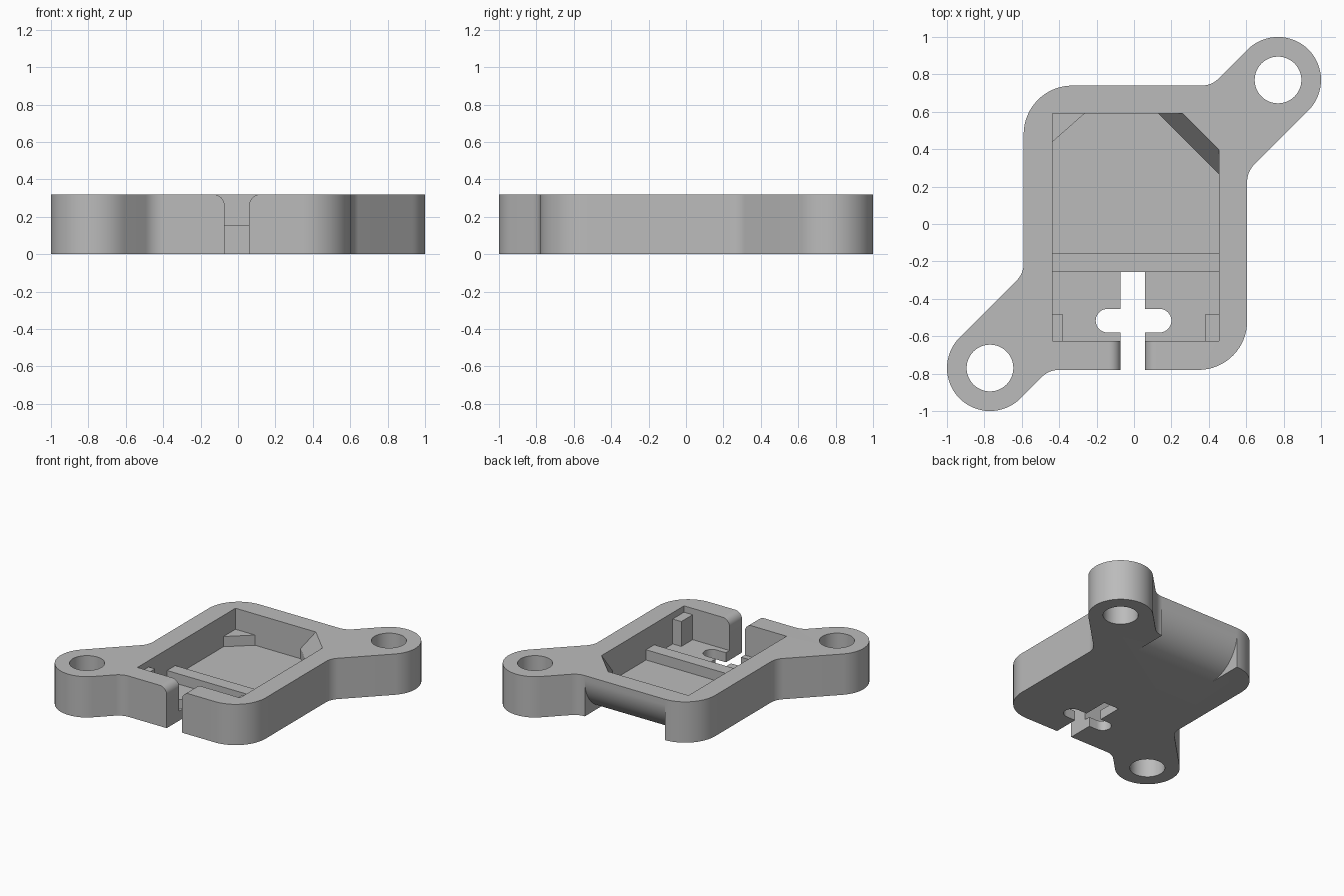
import bpy, bmesh, math
from mathutils import Vector

cube = bpy.data.objects.get("Cube")
if cube:
    bpy.data.objects.remove(cube, do_unlink=True)

grey = bpy.data.materials.new("plain grey")
grey.use_nodes = True
GREY = (0.5, 0.5, 0.5, 1)
grey.diffuse_color = GREY
grey.node_tree.nodes["Principled BSDF"].inputs["Base Color"].default_value = GREY

H, FLOOR, LEDGE = 0.32, 0.075, 0.155        # rim, pocket floor and ledge heights
X0, X1, Y0, Y1 = -0.435, 0.455, -0.625, 0.59  # pocket
BAR_FRONT, BAR_BACK = -0.257, -0.155


def finish(name, bm):
    bmesh.ops.recalc_face_normals(bm, faces=bm.faces)
    mesh = bpy.data.meshes.new(name)
    bm.to_mesh(mesh)
    bm.free()
    mesh.materials.append(grey)
    ob = bpy.data.objects.new(name, mesh)
    bpy.context.collection.objects.link(ob)
    return ob


def prism(name, pts, lo, hi, axis="z"):
    """Extrude a 2D profile along an axis."""
    place = {"x": lambda a, b, c: (c, a, b),
             "y": lambda a, b, c: (a, c, b),
             "z": lambda a, b, c: (a, b, c)}[axis]
    bm = bmesh.new()
    face = bm.faces.new([bm.verts.new(place(a, b, lo)) for a, b in pts])
    new = bmesh.ops.extrude_face_region(bm, geom=[face])["geom"]
    verts = [v for v in new if isinstance(v, bmesh.types.BMVert)]
    bmesh.ops.translate(bm, verts=verts, vec=place(0, 0, hi - lo))
    return finish(name, bm)


def box(name, x0, x1, y0, y1, z0, z1):
    return prism(name, [(x0, y0), (x1, y0), (x1, y1), (x0, y1)], z0, z1)


def arc(cx, cy, r, a0, a1, n=16):
    angles = [math.radians(a0 + (a1 - a0) * i / n) for i in range(n + 1)]
    return [(cx + r * math.cos(a), cy + r * math.sin(a)) for a in angles]


def rounded(corners, n=16):
    """Round every corner (x, y, radius) of a polygon."""
    out = []
    for i, (x, y, r) in enumerate(corners):
        p = Vector((x, y))
        u = (Vector(corners[i - 1][:2]) - p).normalized()
        v = (Vector(corners[(i + 1) % len(corners)][:2]) - p).normalized()
        half = u.angle(v) / 2
        centre = p + (u + v).normalized() * (r / math.sin(half))
        t = r / math.tan(half)
        start, end = p + u * t - centre, p + v * t - centre
        sweep = start.angle_signed(end)
        a0 = math.atan2(start.y, start.x)
        for k in range(n + 1):
            a = a0 - sweep * k / n
            out.append((centre.x + r * math.cos(a), centre.y + r * math.sin(a)))
    return out


# Plate outline: rounded body with two diagonal lugs
LUG, R = 0.77, 0.23
W = R * math.sqrt(2)
left, right, front, back = -0.59, 0.605, -0.78, 0.74
outline = rounded([
    (left, back, 0.26), (back - W, back, 0.13),
    (LUG, LUG + W, R), (LUG + W, LUG, R),
    (right, right - W, 0.13), (right, front, 0.26),
    (front + W, front, 0.13), (-LUG, -LUG - W, R),
    (-LUG - W, -LUG, R), (left, left + W, 0.13)])
body = prism("housing_body", outline, 0, H)

# Cutters: pocket, lug holes, cable slot, cross slot, rear underside rounding
cutters = [box("pocket_cutter", X0, X1, Y0, Y1, FLOOR, 0.5)]
for s in (-1, 1):
    cutters.append(prism("hole_cutter", arc(s * LUG, s * LUG, 0.125, 0, 360, 48)[:-1], -0.1, 0.5))

s0, s1, f = -0.072, 0.06, 0.06
slot = ([(s0, -0.1), (s1, -0.1)] + arc(s1 + f, H - f, f, 180, 90, 10)
        + [(s1 + f, 0.5), (s0 - f, 0.5)] + arc(s0 - f, H - f, f, 90, 0, 10))
cutters.append(prism("slot_cutter", slot, -0.9, BAR_FRONT, "y"))

r = 0.063
cross = arc(0.2 - r, -0.517, r, -90, 90) + arc(-0.205 + r, -0.517, r, 90, 270)
cutters.append(prism("cross_slot_cutter", cross, -0.1, 0.2))

q = 0.28
scoop = arc(back - q, q, q, 0, -90, 20) + [(back - q, -0.1), (0.95, -0.1), (0.95, q)]
cutters.append(prism("rear_round_cutter", scoop, -0.335, 0.36, "x"))

bpy.context.view_layer.objects.active = body
for cutter in cutters:
    cutter.hide_render = True
    mod = body.modifiers.new("cut", "BOOLEAN")
    mod.operation = "DIFFERENCE"
    mod.solver = "EXACT"
    mod.object = cutter
    bpy.ops.object.modifier_apply(modifier=mod.name)
for cutter in cutters:
    bpy.data.objects.remove(cutter, do_unlink=True)

bpy.ops.object.select_all(action="DESELECT")
body.select_set(True)
bpy.ops.object.shade_smooth_by_angle(angle=math.radians(30))

# Support bar across the pocket
box("support_bar", X0, X1, BAR_FRONT, BAR_BACK, FLOOR, LEDGE)

# Front corner posts
box("left_corner_post", X1 - 0.075, X1, Y0, -0.485, FLOOR, 0.27)
box("right_corner_post", X0, X0 + 0.055, Y0, -0.485, FLOOR, 0.27)

# Rear corner ledge
prism("right_corner_ledge", [(X0, 0.44), (-0.265, Y1), (X0, Y1)], FLOOR, LEDGE)

# Rear corner wedge: low ledge that slopes up to the rim
bm = bmesh.new()
for leg, z in ((0.325, FLOOR), (0.325, LEDGE), (0.193, H)):
    for x, y in ((X1 - leg, Y1), (X1, Y1 - leg), (X1, Y1)):
        bm.verts.new((x, y, z))
bmesh.ops.convex_hull(bm, input=bm.verts)
bmesh.ops.dissolve_limit(bm, angle_limit=0.01, verts=bm.verts, edges=bm.edges)
finish("left_corner_wedge", bm)
